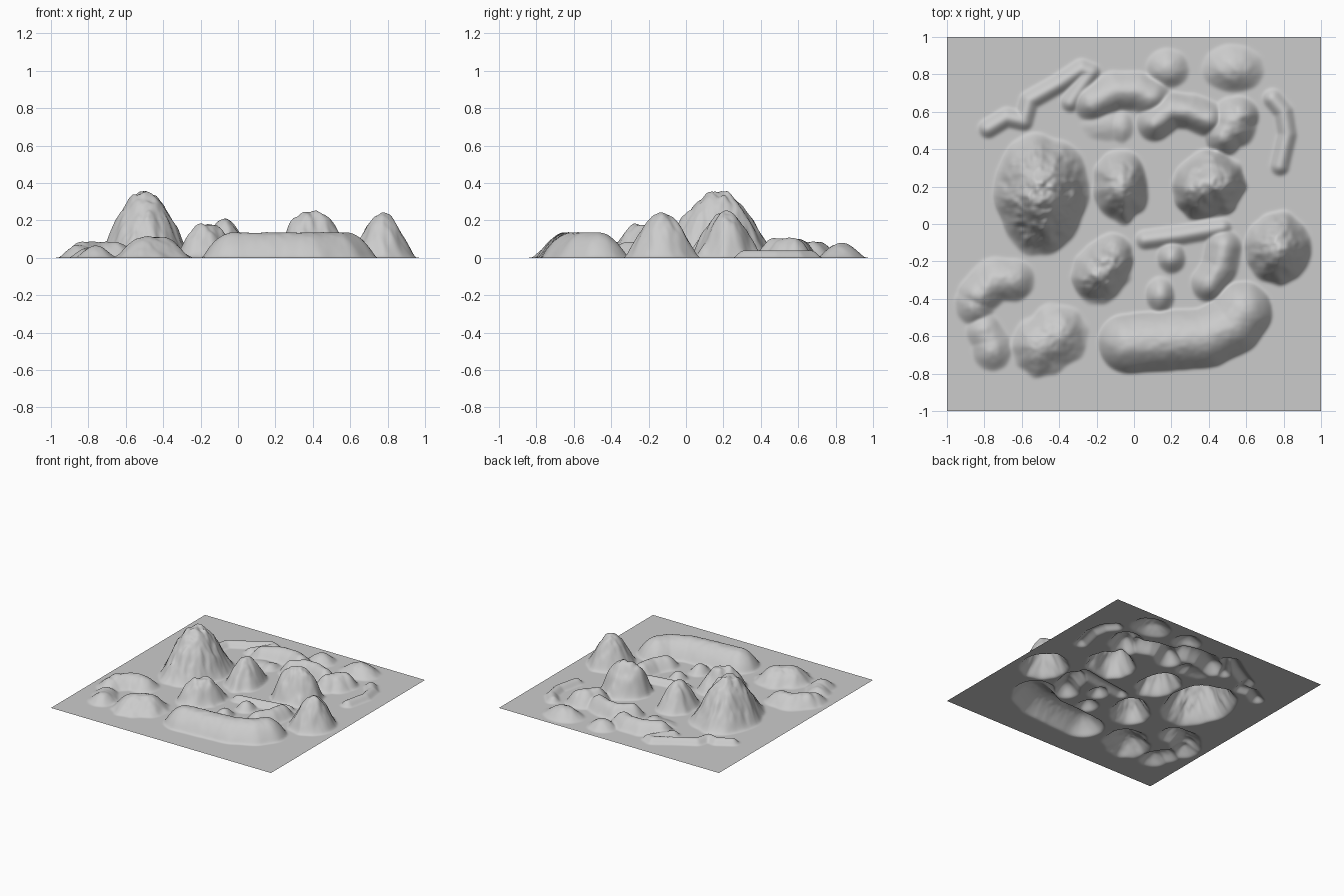
import bpy, bmesh, math
from mathutils import Vector, noise

N = 220  # grid resolution

# Peaks: x, y, radius x, radius y, height, ruggedness
PEAKS = [
    (-0.50, 0.17, 0.26, 0.33, 0.355, 1.0),
    (-0.07, 0.20, 0.15, 0.20, 0.21, 0.8),
    (0.77, -0.13, 0.18, 0.20, 0.24, 0.8),
    (0.20, -0.18, 0.08, 0.09, 0.065, 0.3),
    (0.14, -0.38, 0.08, 0.10, 0.065, 0.3),
    (0.53, 0.54, 0.13, 0.14, 0.11, 0.4),
    (0.18, 0.83, 0.12, 0.11, 0.065, 0.3),
    (0.53, 0.83, 0.17, 0.13, 0.08, 0.4),
    (-0.15, 0.53, 0.14, 0.09, 0.025, 0.4),
    (-0.07, 0.52, 0.07, 0.09, 0.035, 0.4),
    (-0.85, -0.43, 0.11, 0.12, 0.07, 0.4),
    (-0.76, -0.67, 0.11, 0.12, 0.065, 0.4),
]

# Ridges: path points, half width, height, profile power, ruggedness
RIDGES = [
    ([(0.36, 0.20), (0.43, 0.22)], 0.18, 0.245, 1.5, 0.8),
    ([(-0.19, -0.27), (-0.14, -0.21)], 0.15, 0.18, 1.6, 0.8),
    ([(-0.83, -0.38), (-0.74, -0.30), (-0.65, -0.30)], 0.12, 0.085, 1.5, 0.4),
    ([(-0.80, -0.57), (-0.76, -0.64)], 0.10, 0.055, 1.5, 0.4),
    ([(-0.50, -0.65), (-0.41, -0.59)], 0.17, 0.112, 1.5, 0.5),
    ([(-0.03, -0.64), (0.38, -0.61), (0.53, -0.54), (0.58, -0.47)], 0.16, 0.135, 1.0, 0.15),
    ([(0.40, -0.32), (0.46, -0.23), (0.48, -0.12)], 0.10, 0.085, 1.5, 0.2),
    ([(0.06, -0.085), (0.25, -0.06), (0.47, -0.02)], 0.055, 0.04, 1.5, 0.1),
    ([(0.74, 0.67), (0.80, 0.60), (0.82, 0.48), (0.78, 0.31)], 0.055, 0.04, 1.5, 0.1),
    ([(-0.22, 0.65), (-0.10, 0.71), (0.02, 0.71), (0.09, 0.68)], 0.11, 0.085, 1.5, 0.2),
    ([(0.06, 0.72), (0.13, 0.67)], 0.08, 0.04, 1.5, 0.1),
    ([(0.11, 0.54), (0.20, 0.61), (0.30, 0.60), (0.40, 0.56)], 0.10, 0.10, 1.5, 0.2),
    ([(0.48, 0.47), (0.56, 0.58)], 0.11, 0.105, 1.5, 0.4),
    ([(-0.78, 0.51), (-0.68, 0.57), (-0.59, 0.55), (-0.56, 0.66), (-0.40, 0.75),
      (-0.28, 0.83), (-0.23, 0.81), (-0.34, 0.65)], 0.055, 0.04, 1.5, 0.1),
]


def falloff(t, power):
    return (1 - t * t) ** power if t < 1 else 0.0


def path_distance(x, y, pts):
    best = 9.0
    for (ax, ay), (bx, by) in zip(pts, pts[1:]):
        dx, dy = bx - ax, by - ay
        s = ((x - ax) * dx + (y - ay) * dy) / (dx * dx + dy * dy)
        s = min(1, max(0, s))
        best = min(best, math.hypot(x - ax - s * dx, y - ay - s * dy))
    return best


def height(x, y):
    z = rug = 0.0
    for px, py, rx, ry, h, r in PEAKS:
        dx, dy = (x - px) / rx, (y - py) / ry
        t = math.hypot(dx, dy)
        if t < 1.3:
            # spurs radiating from the summit
            a = Vector((dx / (t + .01) * 2, dy / (t + .01) * 2, t + px * 9))
            t *= 1 + 0.13 * r * noise.noise(a)
            f = h * falloff(t, 1.45)
            if f > z:
                z, rug = f, r
    for pts, w, h, p, r in RIDGES:
        d = path_distance(x, y, pts)
        if d < w * 1.3:
            t = d / w * (1 + 0.25 * r * noise.noise(Vector((x * 12, y * 12, w * 30))))
            f = h * falloff(t, p)
            if f > z:
                z, rug = f, r
    # erosion roughness on the higher slopes
    if z > 0:
        n = noise.noise(Vector((x * 20, y * 20, 3))) + 0.6 * noise.noise(Vector((x * 42, y * 42, 7)))
        z += 0.022 * rug * n * min(1, z / 0.12)
    return max(0.0, z)


# Terrain sheet
bm = bmesh.new()
bmesh.ops.create_grid(bm, x_segments=N, y_segments=N, size=1.0)
for v in bm.verts:
    v.co.z = height(v.co.x, v.co.y)
# Soften creases where landforms meet
for _ in range(2):
    bmesh.ops.smooth_vert(bm, verts=[v for v in bm.verts if not v.is_boundary], factor=0.5,
                          use_axis_z=True)
mesh = bpy.data.meshes.new("terrain")
bm.to_mesh(mesh)
bm.free()
mesh.shade_smooth()
terrain = bpy.data.objects.new("terrain", mesh)
bpy.context.collection.objects.link(terrain)
